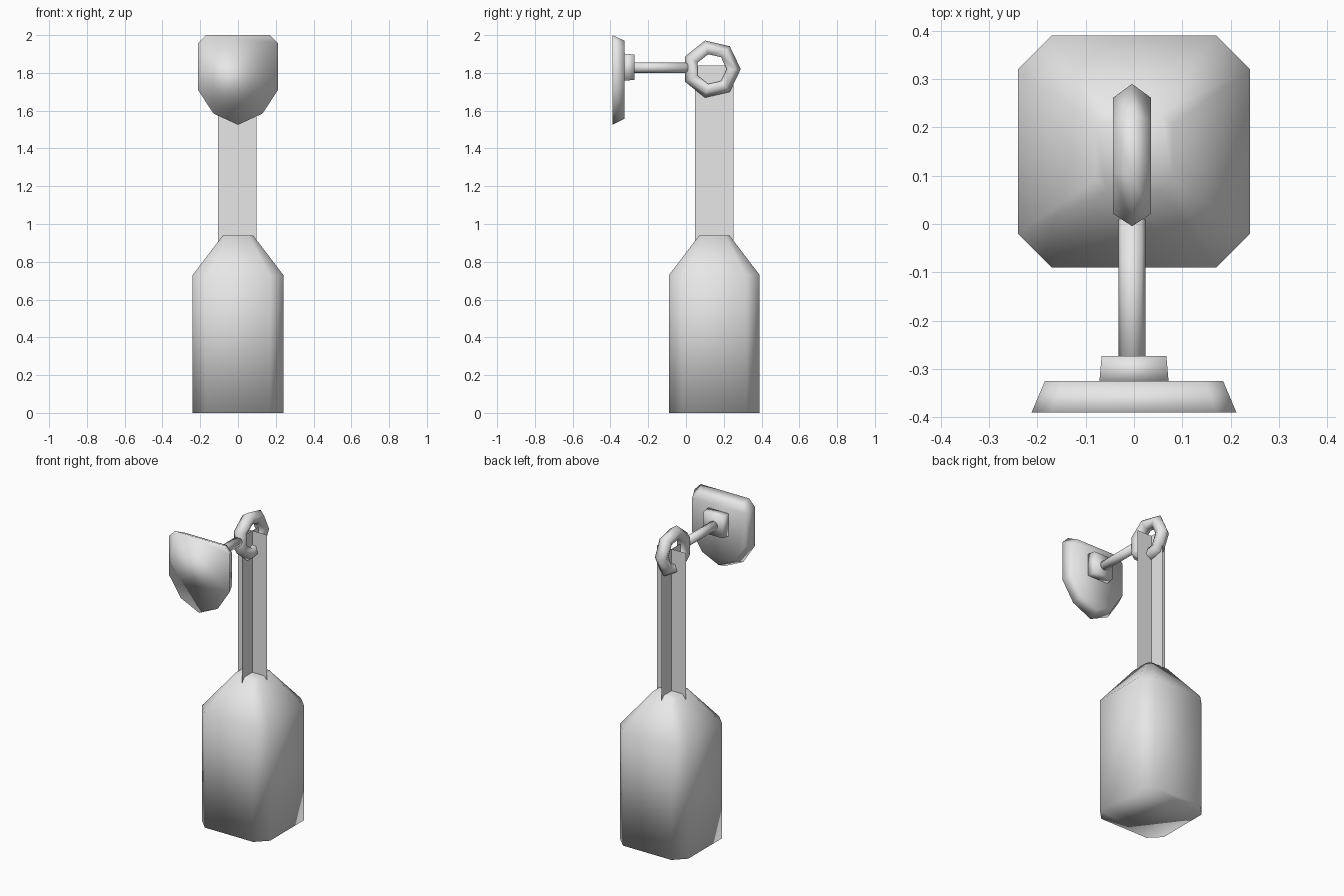
import bpy, bmesh, math
from mathutils import Vector

default = bpy.data.objects.get("Cube")
if default:
    bpy.data.objects.remove(default, do_unlink=True)

grey = bpy.data.materials.new("plain grey")
grey.use_nodes = True
grey.diffuse_color = (0.8, 0.8, 0.8, 1)
grey.node_tree.nodes["Principled BSDF"].inputs["Base Color"].default_value = (0.8, 0.8, 0.8, 1)


def finish(bm, name, smooth=True):
    bmesh.ops.recalc_face_normals(bm, faces=bm.faces)
    for f in bm.faces:
        f.smooth = smooth
    mesh = bpy.data.meshes.new(name)
    bm.to_mesh(mesh)
    bm.free()
    mesh.materials.append(grey)
    obj = bpy.data.objects.new(name, mesh)
    bpy.context.scene.collection.objects.link(obj)
    return obj


def loft(name, rings, closed=False):
    """Skin a list of equal-length point rings; cap the ends or close the loop."""
    bm = bmesh.new()
    loops = [[bm.verts.new(p) for p in ring] for ring in rings]
    n = len(loops[0])
    pairs = list(zip(loops, loops[1:]))
    if closed:
        pairs.append((loops[-1], loops[0]))
    for a, b in pairs:
        for i in range(n):
            j = (i + 1) % n
            bm.faces.new((a[i], a[j], b[j], b[i]))
    if not closed:
        bm.faces.new(loops[0])
        bm.faces.new(loops[-1])
    return finish(bm, name)


def octagon(half, cut, y, z):
    """Square outline with cut corners."""
    k = half - cut
    pts = [(k, -half), (half, -k), (half, k), (k, half),
           (-k, half), (-half, k), (-half, -k), (-k, -half)]
    return [(px, y + py, z) for px, py in pts]


# Hanging bag: straight body with a tapered shoulder
BAG_Y = 0.15
loft("bag", [octagon(0.24, 0.07, BAG_Y, 0),
             octagon(0.24, 0.07, BAG_Y, 0.73),
             octagon(0.08, 0.023, BAG_Y, 0.94)])

# Two crossed flat straps
for name, axis in (("strap_across", Vector((1, 0, 0))), ("strap_along", Vector((0, 1, 0)))):
    bm = bmesh.new()
    centre = Vector((-0.004, BAG_Y, 0))
    corners = [(-0.102, 0.88), (0.102, 0.88), (0.102, 1.84), (-0.102, 1.84)]
    bm.faces.new([bm.verts.new(centre + axis * s + Vector((0, 0, z))) for s, z in corners])
    finish(bm, name, smooth=False)

# Seven-sided ring with a five-sided section pointing outward
MAJOR, MINOR = 0.114, 0.041
rings = []
for i in range(7):
    a = math.tau * i / 7
    section = []
    for j in range(5):
        b = math.tau * j / 5
        r = MAJOR + MINOR * math.cos(b)
        section.append((-0.004 + MINOR * math.sin(b),
                        0.135 + r * math.cos(a), 1.82 + r * math.sin(a)))
    rings.append(section)
loft("ring", rings, closed=True)


# Rod from the wall plate to the ring
def circle(radius, y, sides):
    return [(-0.004 + radius * math.cos(math.tau * i / sides), y,
             1.828 + radius * math.sin(math.tau * i / sides)) for i in range(sides)]


loft("rod", [circle(0.028, -0.33, 8), circle(0.028, 0.01, 8)])


# Square collar at the foot of the rod
def square(half, y):
    return [(sx * half, y, 1.83 + sz * half) for sx, sz in ((-1, -1), (1, -1), (1, 1), (-1, 1))]


loft("collar", [square(0.072, -0.33), square(0.067, -0.273)])

# Shield-shaped wall plate, narrower at the back
half_outline = [(0.17, 2.0), (0.212, 1.957), (0.212, 1.71), (0.13, 1.585)]
outline = half_outline + [(0, 1.525)] + [(-x, z) for x, z in reversed(half_outline)]


def shield(scale, y):
    return [(x * scale, y, 1.77 + (z - 1.77) * scale) for x, z in outline]


loft("wall_plate", [shield(1, -0.39), shield(0.87, -0.325)])
